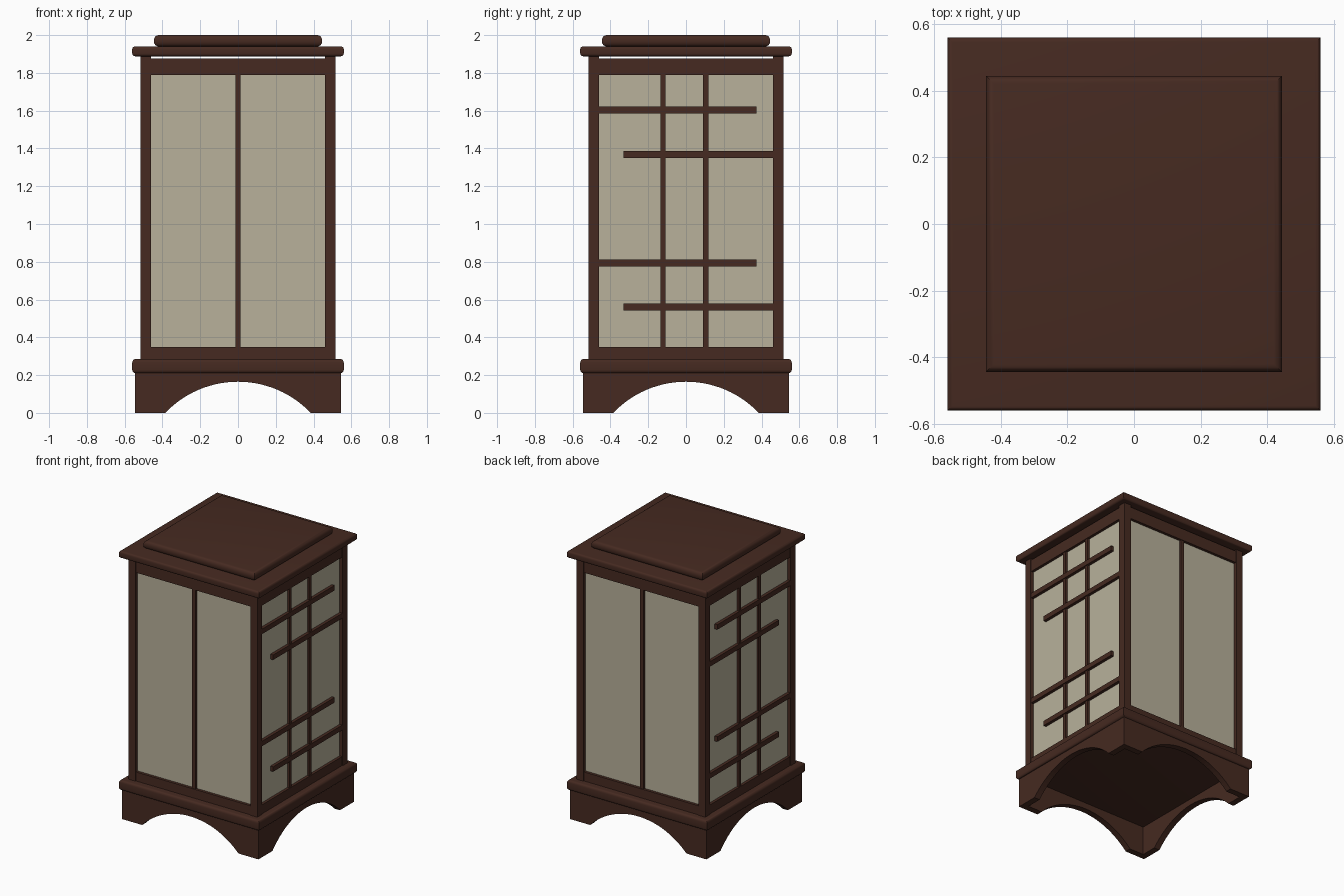
import bpy, bmesh, math
from mathutils import Matrix

cube = bpy.data.objects.get("Cube")
if cube:
    bpy.data.objects.remove(cube, do_unlink=True)


def material(name, rgb):
    m = bpy.data.materials.new(name)
    m.use_nodes = True
    m.diffuse_color = (*rgb, 1)
    m.node_tree.nodes["Principled BSDF"].inputs["Base Color"].default_value = (*rgb, 1)
    return m


WOOD = material("dark walnut", (0.061, 0.023, 0.015))
PAPER = material("rice paper", (0.479, 0.440, 0.328))


def finish(name, bm, mat, turn=0):
    """Turn the mesh about the vertical axis and link it as an object."""
    bmesh.ops.transform(bm, matrix=Matrix.Rotation(turn, 4, 'Z'), verts=bm.verts)
    bmesh.ops.recalc_face_normals(bm, faces=bm.faces)
    me = bpy.data.meshes.new(name)
    bm.to_mesh(me)
    bm.free()
    me.materials.append(mat)
    ob = bpy.data.objects.new(name, me)
    bpy.context.collection.objects.link(ob)
    return ob


def box_mesh(x, y, z):
    bm = bmesh.new()
    bmesh.ops.create_cube(bm, size=1)
    for v in bm.verts:
        for i, (lo, hi) in enumerate((x, y, z)):
            v.co[i] = lo if v.co[i] < 0 else hi
    return bm


def box(name, x, y, z, mat=WOOD, turn=0):
    return finish(name, box_mesh(x, y, z), mat, turn)


def slab(name, half, z, radius):
    """Square board with its top and bottom rims rounded over."""
    bm = box_mesh((-half, half), (-half, half), z)
    rims = [e for e in bm.edges if abs(e.verts[0].co.z - e.verts[1].co.z) < 1e-4]
    bmesh.ops.bevel(bm, geom=rims, offset=radius, segments=4, profile=0.5,
                    affect='EDGES')
    ob = finish(name, bm, WOOD)
    bpy.ops.object.select_all(action='DESELECT')
    ob.select_set(True)
    bpy.context.view_layer.objects.active = ob
    bpy.ops.object.shade_smooth_by_angle(angle=math.radians(35))


def skirt(name, half, turn):
    """Base board with a shallow arch cut from its lower edge."""
    span, rise, steps = 0.385, 0.165, 28
    r = (span ** 2 + rise ** 2) / (2 * rise)
    a = math.asin(span / r)
    pts = [(-half, 0), (-half, 0.22), (half, 0.22), (half, 0)]
    for i in range(steps + 1):
        t = a - 2 * a * i / steps
        pts.append((r * math.sin(t), rise - r + r * math.cos(t)))
    bm = bmesh.new()
    face = bm.faces.new([bm.verts.new((x, -0.545, z)) for x, z in pts])
    ext = bmesh.ops.extrude_face_region(bm, geom=[face])
    moved = [g for g in ext["geom"] if isinstance(g, bmesh.types.BMVert)]
    bmesh.ops.translate(bm, verts=moved, vec=(0, 0.045, 0))
    finish(name, bm, WOOD, turn)


# Base, cap and lid boards
slab("base_board", 0.56, (0.21, 0.285), 0.018)
slab("cap_board", 0.56, (1.888, 1.94), 0.015)
slab("lid", 0.445, (1.94, 2.0), 0.025)

# Corner posts
IN, OUT = 0.46, 0.515
for side, sx in (("left", 1), ("right", -1)):
    for end, sy in (("front", -1), ("back", 1)):
        box(f"{end}_{side}_post", sorted((sx * IN, sx * OUT)),
            sorted((sy * IN, sy * OUT)), (0.28, 1.89))

# Each wall is laid out facing the front, then turned into place
LOW, HIGH = 0.35, 1.79
for i, side in enumerate(("front", "left", "back", "right")):
    turn = i * math.pi / 2
    skirt(f"{side}_arched_skirt", 0.545 if i % 2 == 0 else 0.5, turn)
    box(f"{side}_bottom_rail", (-IN, IN), (-0.51, -IN), (0.28, LOW), WOOD, turn)
    box(f"{side}_top_rail", (-IN, IN), (-0.51, -IN), (HIGH, 1.877), WOOD, turn)
    box(f"{side}_paper_panel", (-IN, IN), (-0.49, -0.48), (LOW, HIGH), PAPER, turn)
    if i % 2 == 0:
        box(f"{side}_mullion", (-0.014, 0.014), (-0.505, -0.485), (LOW, HIGH), WOOD, turn)
        continue
    # Lattice: the right wall mirrors the left one
    m = 1 if side == "left" else -1
    for n, c in enumerate((-0.122, 0.105)):
        box(f"{side}_lattice_upright_{n + 1}", (m * c - 0.014, m * c + 0.014),
            (-0.505, -0.485), (LOW, HIGH), WOOD, turn)
    for n, c in enumerate((0.56, 0.793, 1.368, 1.603)):
        a, b = (-IN, 0.372) if n % 2 else (-0.33, IN)
        box(f"{side}_lattice_bar_{n + 1}", sorted((m * a, m * b)),
            (-0.512, -0.485), (c - 0.018, c + 0.018), WOOD, turn)
